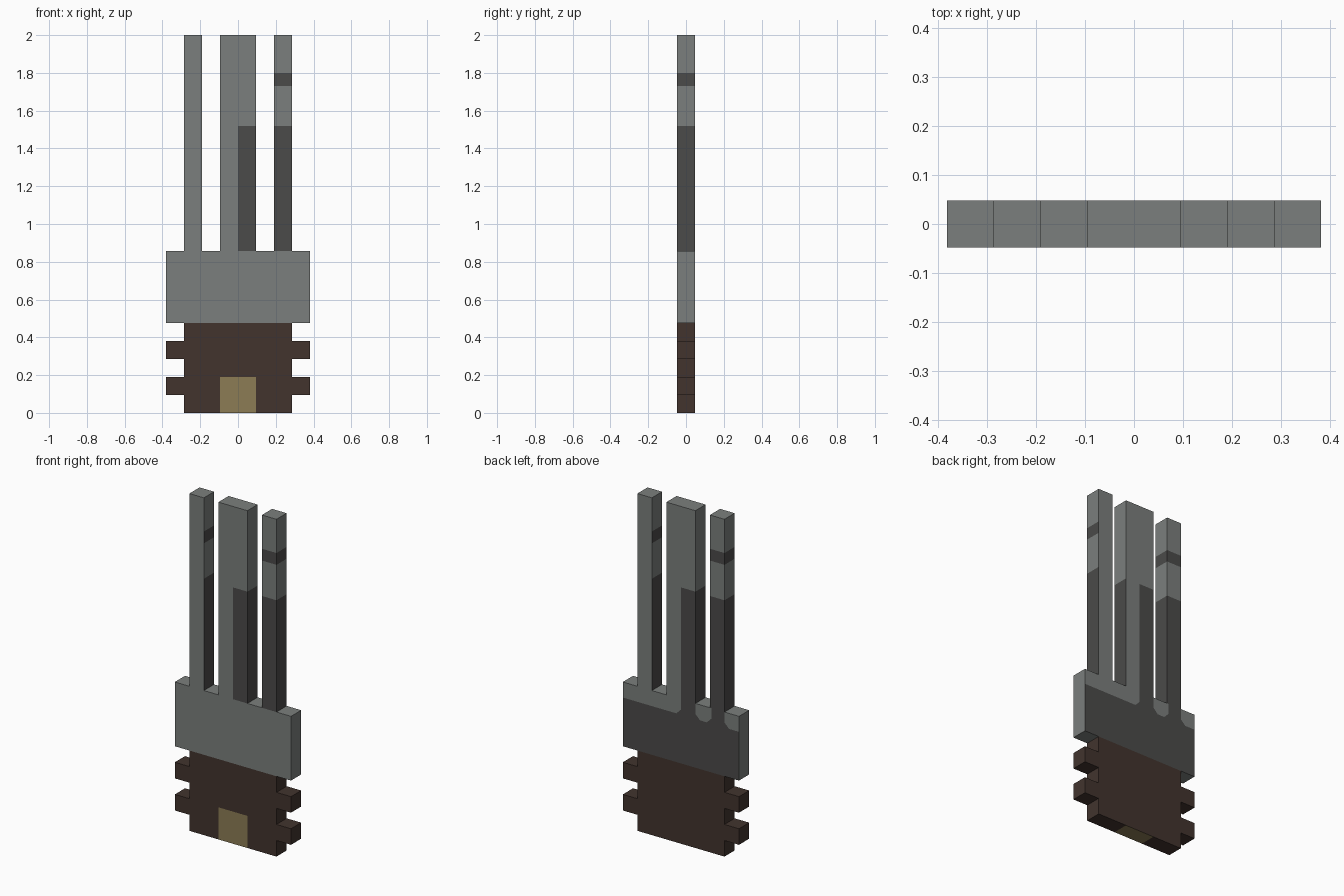
import bpy
import bmesh
from mathutils import Vector

cube = bpy.data.objects.get("Cube")
if cube:
    bpy.data.objects.remove(cube, do_unlink=True)

U = 2 / 21          # module every part is sized by
HALF = U / 2        # half thickness
STAIN_TOP, BAND_LOW, BAND_HIGH = 1.52, 1.73, 1.80
PATCH_LOW, CHAMFER = 0.765, 0.03


def material(name, rgb):
    mat = bpy.data.materials.new(name)
    mat.use_nodes = True
    mat.diffuse_color = (*rgb, 1)
    mat.node_tree.nodes["Principled BSDF"].inputs["Base Color"].default_value = (*rgb, 1)
    return mat


LIGHT, DARK, BROWN, GOLD = range(4)
MATERIALS = [
    material("light grey", (0.198, 0.212, 0.205)),
    material("dark grey", (0.070, 0.069, 0.067)),
    material("dark brown", (0.054, 0.034, 0.027)),
    material("dull gold", (0.262, 0.202, 0.089)),
]


def slab(name, x0, x1, z0, z1, rule, cuts=()):
    """Box of standard depth, cut by (point, normal) planes, coloured by rule."""
    bm = bmesh.new()
    bmesh.ops.create_cube(bm, size=1)
    for v in bm.verts:
        v.co = Vector((x1 if v.co.x > 0 else x0, v.co.y * U, z1 if v.co.z > 0 else z0))
    for point, normal in cuts:
        bmesh.ops.bisect_plane(bm, geom=bm.verts[:] + bm.edges[:] + bm.faces[:],
                               dist=1e-5, plane_co=point, plane_no=normal)
    bm.normal_update()
    for f in bm.faces:
        f.material_index = rule(f.calc_center_median(), f.normal)
    mesh = bpy.data.meshes.new(name)
    bm.to_mesh(mesh)
    bm.free()
    for mat in MATERIALS:
        mesh.materials.append(mat)
    obj = bpy.data.objects.new(name, mesh)
    bpy.context.collection.objects.link(obj)
    return obj


def x_cut(x):
    return ((x, 0, 0), (1, 0, 0))


def z_cut(z):
    return ((0, 0, z), (0, 0, 1))


# Brown body with the gold plate on its front and underside
def body_rule(c, n):
    on_plate = abs(c.x) < U and c.z < 2 * U
    return GOLD if on_plate and (n.y < -0.5 or n.z < -0.5) else BROWN


slab("body", -3 * U, 3 * U, 0, 5 * U, body_rule, [x_cut(-U), x_cut(U), z_cut(2 * U)])

# Paired side tabs
for side, label in ((1, "left"), (-1, "right")):
    for row, level in ((1, "lower"), (3, "upper")):
        x0, x1 = sorted((side * 3 * U, side * 4 * U))
        slab(f"{level}_{label}_tab", x0, x1, row * U, (row + 1) * U, lambda c, n: BROWN)

# Collar: dark back, with light chamfered patches along its top edge
PATCHES = [(-5 * U, -3 * U), (-2.1 * U, -U), (0, 5 * U)]


def collar_rule(c, n):
    if n.y < 0.5:
        return LIGHT
    for x0, x1 in PATCHES:
        edge = min(c.x - x0, x1 - c.x)
        if edge > 0 and c.z > PATCH_LOW + max(0, CHAMFER - edge):
            return LIGHT
    return DARK


collar_cuts = [z_cut(PATCH_LOW)]
for a, b in PATCHES:
    for x, s in ((a, 1), (b, -1)):
        if abs(x) < 4 * U:
            collar_cuts += [x_cut(x), ((x, 0, PATCH_LOW + CHAMFER), (s, 0, 1))]
slab("collar", -4 * U, 4 * U, 5 * U, 9 * U, collar_rule, collar_cuts)


# Outer prongs: dark lower part and band on the sides and one broad face
def prong_rule(facing):
    def rule(c, n):
        stained = c.z < STAIN_TOP or BAND_LOW < c.z < BAND_HIGH
        exposed = abs(n.x) > 0.5 or n.y * facing > 0.5
        return DARK if stained and exposed else LIGHT
    return rule


for side, label in ((1, "left"), (-1, "right")):
    x0, x1 = sorted((side * 2 * U, side * 3 * U))
    slab(f"{label}_prong", x0, x1, 9 * U, 2, prong_rule(-side),
         [z_cut(STAIN_TOP), z_cut(BAND_LOW), z_cut(BAND_HIGH)])


# Middle prong: dark sides and opposite halves of front and back
def middle_rule(c, n):
    exposed = abs(n.x) > 0.5 or c.x * n.y < -1e-4
    return DARK if c.z < STAIN_TOP and exposed else LIGHT


slab("middle_prong", -U, U, 9 * U, 2, middle_rule, [x_cut(0), z_cut(STAIN_TOP)])
